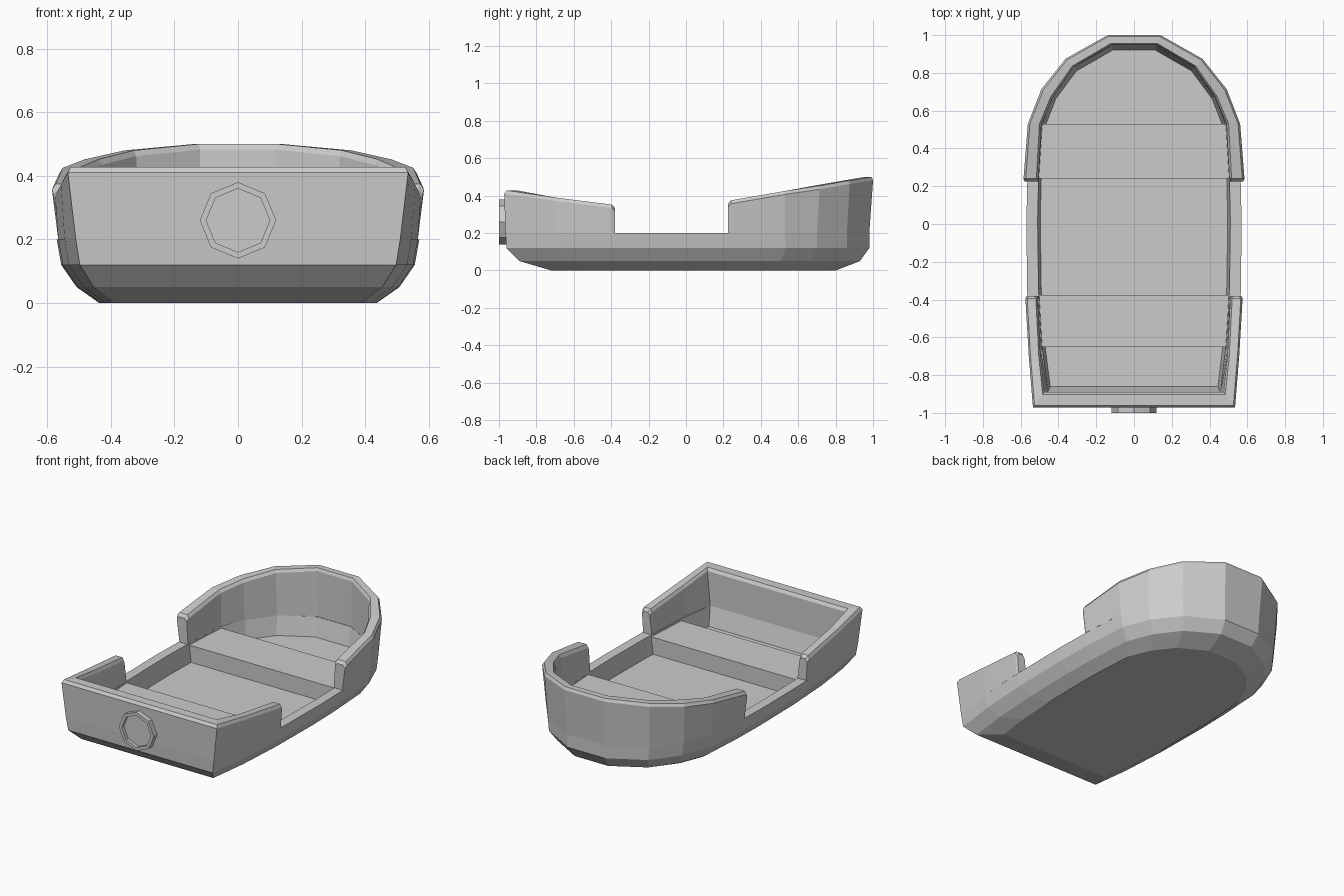
import bpy, bmesh, math

if "Cube" in bpy.data.objects:
    bpy.data.objects.remove(bpy.data.objects["Cube"])


def make(name, rings, closed):
    """Loft quads through equal-length closed sections, capping or joining the ends."""
    bm = bmesh.new()
    loops = [[bm.verts.new(p) for p in r] for r in rings]
    n = len(loops[0])
    pairs = list(zip(loops, loops[1:]))
    if closed:
        bm.faces.new(loops[0])
        bm.faces.new(loops[-1])
    for a, b in pairs:
        for i in range(n):
            j = (i + 1) % n
            bm.faces.new((a[i], a[j], b[j], b[i]))
    bmesh.ops.recalc_face_normals(bm, faces=bm.faces)
    mesh = bpy.data.meshes.new(name)
    bm.to_mesh(mesh)
    bm.free()
    ob = bpy.data.objects.new(name, mesh)
    bpy.context.collection.objects.link(ob)
    return ob


# Hull: one half plan outline, scaled into each level, then down inside to the floor
HALF = [(.51, -.965), (.545, -.70), (.565, -.38), (.57, 0), (.565, .22),
        (.545, .53), (.475, .70), (.35, .86), (.13, .98)]
FLOOR = .085


def level(z, sx, stern, bow):
    half = [(x * sx, stern + (y + .965) / 1.945 * (bow - stern), z) for x, y in HALF]
    return half + [(-x, y, z) for x, y, z in reversed(half)]


make("hull", [level(0, .765, -.72, .80), level(.05, .89, -.89, .93),
              level(.12, .975, -.96, .98), level(.2, 1, -.965, .98),
              level(.2, .895, -.89, .945), level(FLOOR, .87, -.86, .92)], True)


# Raised walls: stations hold outer base, outer top, inner top and height
def section(bx, by, tx, ty, ix, iy, z, drop=0):
    z -= drop
    k = .15 + drop * 5
    mix = lambda t: (tx + (ix - tx) * t, ty + (iy - ty) * t)
    return [(bx, by, .2), (tx, ty, z - .018), (*mix(k), z), (*mix(1 - k), z),
            (ix, iy, z - .018), (bx * .895, iy, .2)]


def wall(name, stations, end_dir):
    bx, by, tx, ty, ix, iy, z = stations[0]
    s = .015 * end_dir
    tip = section(bx - .004, by + s, tx - .006, ty + s, ix + .006, iy + s, z, .018)
    half = [tip] + [section(*st) for st in stations]
    other = [[(-x, y, z) for x, y, z in sec] for sec in reversed(half)]
    make(name, half + other, True)


wall("bow_wall", [(.565, .24, .585, .24, .505, .24, .375),
                  (.545, .53, .562, .53, .49, .53, .425),
                  (.475, .70, .49, .715, .43, .67, .452),
                  (.35, .86, .362, .875, .32, .83, .48),
                  (.13, .98, .14, 1.0, .12, .948, .5)], -1)
wall("stern_wall", [(.565, -.395, .575, -.395, .51, -.395, .352),
                    (.545, -.70, .557, -.70, .495, -.70, .39),
                    (.51, -.965, .535, -.972, .475, -.89, .428)], 1)


# Bench seats across the hull
def bench(name, y0, y1, w0, w1):
    rings = [[(-w0, y0, z), (w0, y0, z), (w1, y1, z), (-w1, y1, z)] for z in (.07, .19)]
    make(name, rings, True)


bench("bow_bench", .24, .53, .51, .492)
bench("stern_bench", -.65, -.375, .495, .512)


# Octagonal recessed mount on the stern
def octagon(r, y):
    return [(r * math.sin(i * math.pi / 4), y, .26 + r * math.cos(i * math.pi / 4))
            for i in range(8)]


make("stern_mount", [octagon(.12, -.95), octagon(.12, -1), octagon(.1, -1),
                     octagon(.1, -.98)], True)
